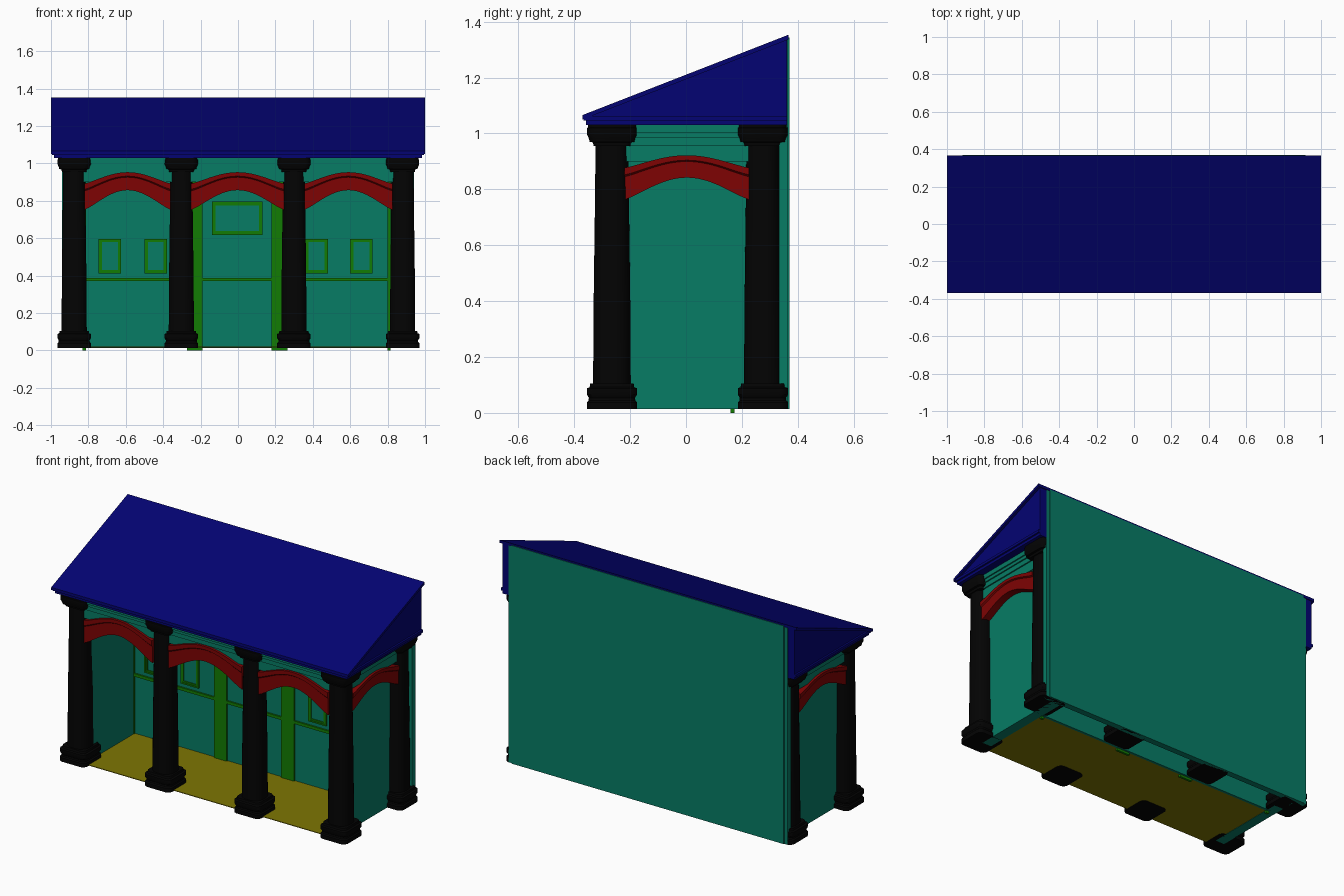
import bpy, bmesh, math

if "Cube" in bpy.data.objects:
    bpy.data.objects.remove(bpy.data.objects["Cube"])


def material(name, rgb):
    m = bpy.data.materials.new(name)
    m.diffuse_color = (*rgb, 1)
    m.use_nodes = True
    m.node_tree.nodes["Principled BSDF"].inputs["Base Color"].default_value = m.diffuse_color
    return m


ROOF = material("navy", (0.001, 0.001, 0.17))
WALL = material("teal", (0.002, 0.20, 0.13))
TRIM = material("green", (0.006, 0.20, 0.001))
ARCH = material("red", (0.21, 0.001, 0.001))
STONE = material("black", (0.001, 0.001, 0.001))
FLOOR = material("ochre", (0.21, 0.18, 0.001))


def loft(name, rings, mat, smooth=False):
    """Skin a list of equal-length closed rings and cap both ends."""
    bm = bmesh.new()
    vr = [[bm.verts.new(p) for p in r] for r in rings]
    n = len(vr[0])
    for a, b in zip(vr, vr[1:]):
        for i in range(n):
            j = (i + 1) % n
            bm.faces.new((a[i], a[j], b[j], b[i]))
    bm.faces.new(vr[0][::-1])
    bm.faces.new(vr[-1])
    bmesh.ops.recalc_face_normals(bm, faces=bm.faces)
    me = bpy.data.meshes.new(name)
    bm.to_mesh(me)
    bm.free()
    me.materials.append(mat)
    ob = bpy.data.objects.new(name, me)
    bpy.context.collection.objects.link(ob)
    if smooth:
        bpy.ops.object.select_all(action='DESELECT')
        ob.select_set(True)
        bpy.context.view_layer.objects.active = ob
        bpy.ops.object.shade_smooth_by_angle(angle=math.radians(35))
    return ob


def box(name, x0, x1, y0, y1, z0, z1, mat):
    return loft(name, [[(x0, y0, z), (x1, y0, z), (x1, y1, z), (x0, y1, z)]
                       for z in (z0, z1)], mat)


def prism_x(name, yz, x0, x1, mat):
    return loft(name, [[(x, y, z) for y, z in yz] for x in (x0, x1)], mat)


def rounded_ring(cx, cy, z, half, r):
    """Rounded square; a full circle when r equals half."""
    pts = []
    for q in range(4):
        c = math.radians(q * 90 + 45)
        d = (half - r) * math.sqrt(2)
        for k in range(6):
            a = math.radians(q * 90 + 7.5 + k * 15)
            pts.append((cx + d * math.cos(c) + r * math.cos(a),
                        cy + d * math.sin(c) + r * math.sin(a), z))
    return pts


# Columns: shaft plus moulded base and capital
BASE = [(0.014, 0.090), (0.038, 0.090), (0.044, 0.084), (0.054, 0.083),
        (0.066, 0.090), (0.088, 0.090), (0.092, 0.080), (0.105, 0.078)]
CAPITAL = [(0.955, 0.066), (0.968, 0.068), (0.970, 0.080), (0.982, 0.083),
           (0.995, 0.089), (1.020, 0.089), (1.022, 0.086), (1.031, 0.086)]
SHAFT = [(0.10, 0.068), (0.40, 0.066), (0.70, 0.062), (0.96, 0.059)]
COL_X = (-0.876, -0.303, 0.299, 0.880)
FRONT_Y, REAR_Y = -0.265, 0.275
for y, row in ((FRONT_Y, "front"), (REAR_Y, "rear")):
    for i, x in enumerate(COL_X):
        for part, prof in (("base", BASE), ("capital", CAPITAL)):
            loft(f"{row}_column_{part}_{i}",
                 [rounded_ring(x, y, z, h, h * .36) for z, h in prof], STONE, True)
        loft(f"{row}_column_shaft_{i}",
             [rounded_ring(x, y, z, h, h * .85) for z, h in SHAFT], STONE, True)

# Arches between columns, with a raised upper band
SECTION = [(-.045, 0), (-.045, .72), (-.053, .78), (-.053, 1),
           (.053, 1), (.053, .78), (.045, .72), (.045, 0)]


def arch(name, start, end, low, high, crown_low, crown_high, place):
    rings, n = [], 20
    for i in range(n + 1):
        t = i / n
        f = math.sin(math.pi * t) ** 1.2
        lo = low + (crown_low - low) * f
        hi = high + (crown_high - high) * f
        s = start + (end - start) * t
        rings.append([place(s, d, lo + (hi - lo) * v) for d, v in SECTION])
    loft(name, rings, ARCH, True)


for i, (a, b) in enumerate(((-.82, -.36), (-.25, .245), (.355, .825))):
    arch(f"front_arch_{i}", a, b, .752, .892, .857, .953,
         lambda s, d, z: (s, FRONT_Y + d, z))
for sx in (-1, 1):
    arch(f"side_arch_{sx}", -.22, .226, .763, .877, .842, .922,
         lambda s, d, z: (sx * .878 + d, s, z))

# Stepped beams above the arches
STEPS = [(.90, .957, .038), (.957, .985, .046), (.985, 1.003, .054), (1.003, 1.031, .062)]
for k, (z0, z1, h) in enumerate(STEPS):
    box(f"front_beam_{k}", -.878, .878, FRONT_Y - h, FRONT_Y + h, z0, z1, WALL)
    for sx in (-1, 1):
        c = sx * .878
        box(f"side_beam_{k}_{sx}", c - h, c + h, FRONT_Y, REAR_Y + .04, z0, z1, WALL)

# Floor and walls
box("floor", -.825, .825, -.315, .172, .016, .020, FLOOR)
box("inner_wall", -.83, .83, .170, .185, .014, 1.031, WALL)
for sx in (-1, 1):
    a, b = sorted((sx * .815, sx * .876))
    box(f"side_wall_{sx}", a, b, -.265, .33, .014, 1.031, WALL)
box("rear_wall_core", -.940, .940, .332, .365, .014, 1.335, WALL)
box("rear_wall_face", -.918, .918, .360, .370, .014, 1.343, WALL)

# Green trim on the inner wall: pilasters, rail and frames
for i, (a, b) in enumerate(((-.273, -.19), (.178, .265), (-.832, -.812), (.80, .816))):
    box(f"pilaster_{i}", a, b, .160, .174, 0, .95, TRIM)
for i, (a, b) in enumerate(((-.815, -.26), (-.20, .19), (.25, .81))):
    box(f"rail_{i}", a, b, .160, .172, .370, .388, TRIM)


def frame(name, x0, x1, z0, z1, w):
    for tag, k, y in (("outer", 0, .160), ("inner", w * .4, .164)):
        e, t = k, w * .4
        a, b, c, d = x0 + e, x1 - e, z0 + e, z1 - e
        box(f"{name}_{tag}_left", a, a + t, y, .172, c, d, TRIM)
        box(f"{name}_{tag}_right", b - t, b, y, .172, c, d, TRIM)
        box(f"{name}_{tag}_bottom", a + t, b - t, y, .172, c, c + t, TRIM)
        box(f"{name}_{tag}_top", a + t, b - t, y, .172, d - t, d, TRIM)


for i, x in enumerate((-.685, -.44, .42, .66)):
    frame(f"small_frame_{i}", x - .06, x + .06, .412, .597, .022)
frame("large_frame", -.14, .132, .618, .796, .026)

# Lean-to roof: stepped cornice, closed gable body and sloped slab
box("cornice_lower", -.985, .985, -.357, .362, 1.030, 1.046, ROOF)
box("cornice_upper", -.995, .995, -.366, .362, 1.046, 1.062, ROOF)
prism_x("gable_body", [(-.360, 1.050), (.362, 1.050), (.362, 1.345), (-.360, 1.063)],
        -.984, .984, ROOF)
prism_x("roof_slab", [(-.370, 1.050), (-.370, 1.066), (.366, 1.353), (.366, 1.336)],
        -1, 1, ROOF)
